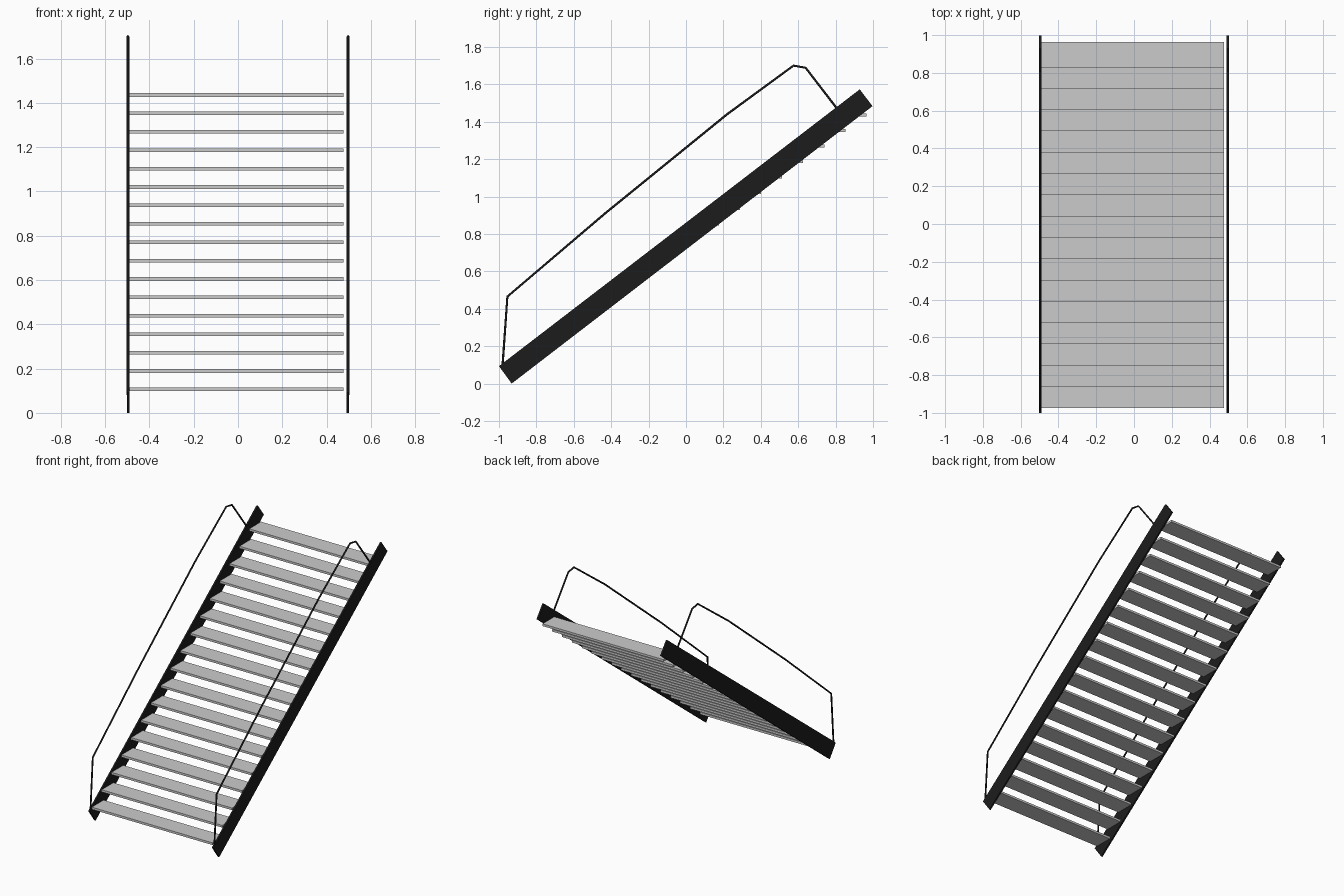
import bpy, bmesh

if "Cube" in bpy.data.objects:
    bpy.data.objects.remove(bpy.data.objects["Cube"])

black = bpy.data.materials.new("black_metal")
black.diffuse_color = (0.012, 0.012, 0.012, 1)
black.use_nodes = True
black.node_tree.nodes["Principled BSDF"].inputs["Base Color"].default_value = black.diffuse_color


def plate(name, profile, x0, x1, mat=None):
    """Extrude a closed (y, z) profile along x."""
    bm = bmesh.new()
    face = bm.faces.new([bm.verts.new((x0, y, z)) for y, z in profile])
    ext = bmesh.ops.extrude_face_region(bm, geom=[face])
    verts = [g for g in ext["geom"] if isinstance(g, bmesh.types.BMVert)]
    bmesh.ops.translate(bm, vec=(x1 - x0, 0, 0), verts=verts)
    bmesh.ops.recalc_face_normals(bm, faces=bm.faces)
    me = bpy.data.meshes.new(name)
    bm.to_mesh(me)
    bm.free()
    ob = bpy.data.objects.new(name, me)
    bpy.context.collection.objects.link(ob)
    if mat:
        me.materials.append(mat)
    return ob


def rail(name, x, path, radius):
    """Thin bent tube through (y, z) points."""
    cu = bpy.data.curves.new(name, "CURVE")
    cu.dimensions = "3D"
    cu.bevel_depth = radius
    cu.bevel_resolution = 2
    cu.use_fill_caps = True
    sp = cu.splines.new("POLY")
    sp.points.add(len(path) - 1)
    for p, (y, z) in zip(sp.points, path):
        p.co = (x, y, z, 1)
    cu.materials.append(black)
    ob = bpy.data.objects.new(name, cu)
    bpy.context.collection.objects.link(ob)


# Sloping side stringers and handrails
beam = [(-1.0, 0.093), (-0.932, 0.0), (0.997, 1.483), (0.929, 1.573)]
rail_path = [(-0.982, 0.08), (-0.955, 0.465), (-0.43, 0.912), (0.22, 1.44),
             (0.575, 1.70), (0.64, 1.688), (0.815, 1.46)]
for side, s in (("left", -1), ("right", 1)):
    plate(f"{side}_stringer", beam, s * 0.490, s * 0.502, black)
    rail(f"{side}_handrail", s * 0.497, rail_path, 0.006)

# Seventeen flat treads
for i in range(17):
    y, z = -0.975 + i * 0.1128, 0.098 + i * 0.0831
    plate(f"tread_{i + 1}",
          [(y, z), (y + 0.135, z), (y + 0.135, z + 0.016), (y, z + 0.016)],
          -0.493, 0.477)
